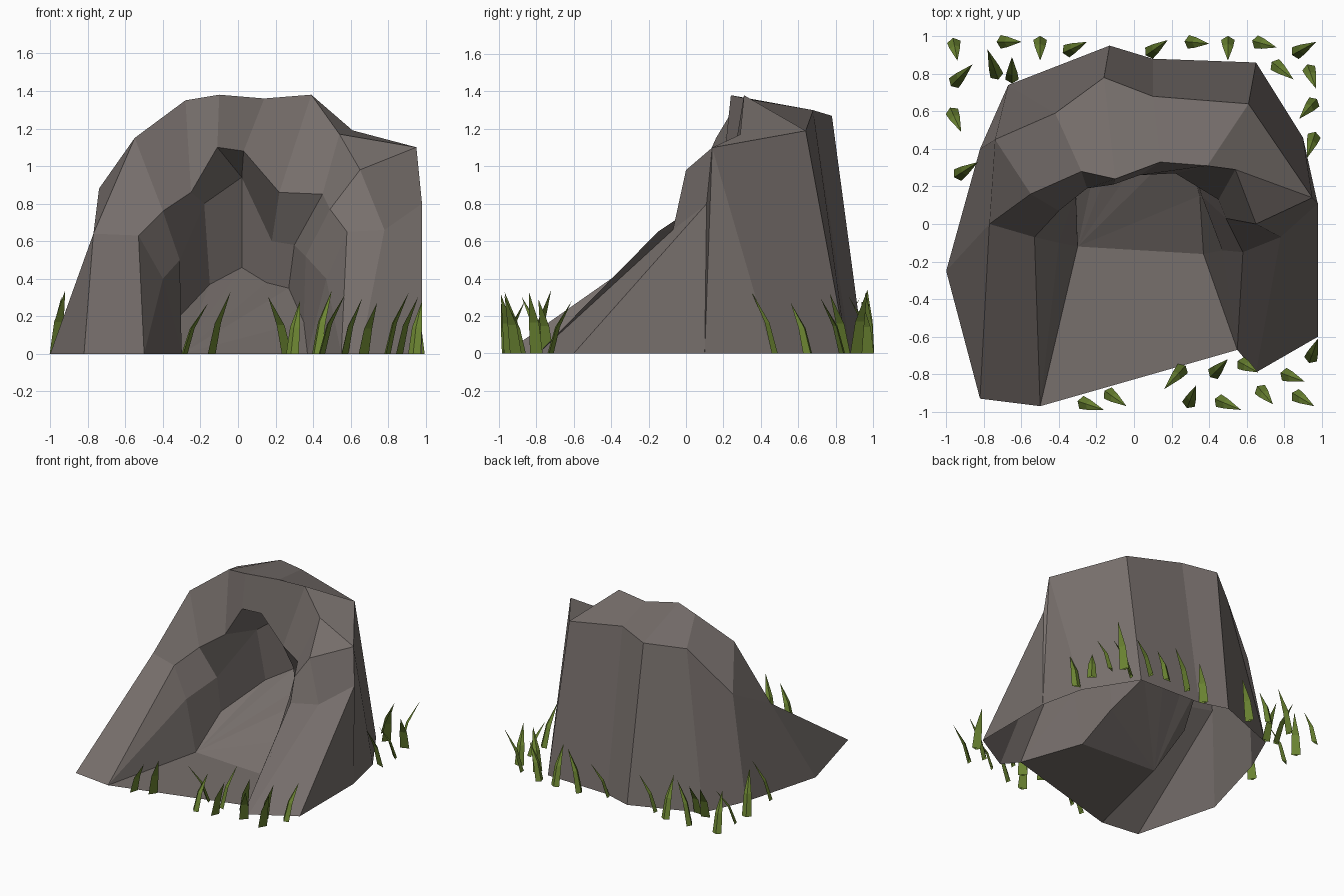
import bpy, bmesh, math
from mathutils import Vector

if "Cube" in bpy.data.objects:
    bpy.data.objects.remove(bpy.data.objects["Cube"])


def material(name, rgb):
    m = bpy.data.materials.new(name)
    m.diffuse_color = (*rgb, 1)
    m.use_nodes = True
    m.node_tree.nodes["Principled BSDF"].inputs["Base Color"].default_value = m.diffuse_color
    return m


ROCK = material("warm grey rock", (0.185, 0.16, 0.15))
GRASS = material("grass green", (0.15, 0.235, 0.032))


def finish(name, bm, mat):
    bmesh.ops.remove_doubles(bm, verts=bm.verts, dist=0.002)
    bmesh.ops.dissolve_degenerate(bm, edges=bm.edges, dist=0.001)
    me = bpy.data.meshes.new(name)
    bm.to_mesh(me)
    bm.free()
    me.materials.append(mat)
    ob = bpy.data.objects.new(name, me)
    bpy.context.collection.objects.link(ob)
    return ob


def loft(bm, columns):
    """Skin neighbouring columns of points with flat facets (skips collapsed ones)."""
    for a, b in zip(columns, columns[1:]):
        for i in range(len(a) - 1):
            pts = []
            for p in (a[i], b[i], b[i + 1], a[i + 1]):
                if p not in pts:
                    pts.append(p)
            if len(pts) > 2:
                bm.faces.new([bm.verts.new(p) for p in reversed(pts)])


# Outer rock: sections from left front toe round the back to right front toe
# each section = base, shoulder, crest, cave rim
L, R = (-.82, -.93, 0), (.98, -.6, 0)
outer = [
    [L, L, L, (-.5, -.97, 0)],
    [(-1, -.25, 0), (-.77, 0, .64), (-.77, 0, .64), (-.53, -.07, .63)],
    [(-.82, .4, 0), (-.74, .45, .88), (-.55, .16, 1.15), (-.4, .07, .76)],
    [(-.67, .74, 0), (-.42, .59, 1.22), (-.28, .28, 1.35), (-.25, .19, .86)],
    [(-.13, .95, 0), (-.16, .78, 1.27), (-.1, .24, 1.38), (-.11, .21, 1.1)],
    [(.1, .88, 0), (.1, .68, 1.3), (.14, .33, 1.36), (.03, .26, 1.08)],
    [(.65, .86, 0), (.61, .64, 1.19), (.39, .31, 1.38), (.22, .27, .86)],
    [(.9, .46, 0), (.95, .14, 1.1), (.54, .29, 1.17), (.45, .13, .85)],
    [(.98, .1, 0), (.95, .14, 1.1), (.65, 0, .98), (.49, .03, .77)],
    [(.98, .1, 0), (.98, .11, .8), (.78, -.07, .66), (.58, -.15, .65)],
    [R, R, (.65, -.79, 0), (.55, -.67, 0)],
]
bm = bmesh.new()
loft(bm, outer)
finish("rock_shell", bm, ROCK)

# Cave walls: from the rim to a mid wall point and down to the floor edge
inner = [
    [(-.5, -.97, 0), (-.5, -.97, 0)],
    [(-.4, -.1, .4), (-.3, -.12, 0)],
    [(-.31, .17, .5), (-.31, .22, .2)],
    [(-.18, .5, .8), (-.15, .57, .37)],
    [(.02, .64, .94), (.02, .69, .46)],
    [(.02, .64, .94), (.02, .69, .46)],
    [(.18, .46, .6), (.15, .53, .38)],
    [(.3, .36, .58), (.27, .44, .35)],
    [(.36, .15, .52), (.35, .15, .17)],
    [(.47, -.14, .4), (.37, -.16, 0)],
    [(.55, -.67, 0), (.55, -.67, 0)],
]
bm = bmesh.new()
loft(bm, [[o[3]] + i for o, i in zip(outer, inner)])
finish("cave_walls", bm, ROCK)

# Cave floor: flat entrance and a ramp rising to the back
foot = [c[1] for c in inner]
bm = bmesh.new()
bm.faces.new([bm.verts.new(p) for p in (foot[0], foot[10], foot[9], foot[1])])
ramp = [foot[i] for i in (1, 9, 8, 7, 6, 4, 3, 2)]
for a, b in zip(ramp[1:], ramp[2:]):
    bm.faces.new([bm.verts.new(p) for p in (ramp[0], a, b)])
finish("cave_floor", bm, ROCK)

# Grass blades: base x, y and tip x, y
blades = [
    (-.28, -.95, -.16, -.99), (-.14, -.9, -.04, -.97), (.26, -.77, .16, -.88),
    (.29, -.96, .33, -.86), (.42, -.8, .5, -.72), (.45, -.94, .57, -.99),
    (.57, -.74, .66, -.79), (.67, -.88, .74, -.96), (.8, -.8, .91, -.84),
    (.86, -.91, .96, -.97), (.94, -.72, .98, -.61), (-.71, .97, -.6, .97),
    (-.5, .98, -.5, .87), (-.36, .92, -.25, .97), (.08, .91, .18, .98),
    (.29, .97, .4, .96), (.5, .98, .5, .87), (.65, .97, .76, .94),
    (.86, .91, .97, .97), (.75, .85, .85, .77), (.93, .83, .97, .72),
    (.96, .65, .88, .56), (.96, .47, .92, .35), (-.96, .97, -.94, .87),
    (-.96, .75, -.86, .85), (-.97, .6, -.92, .49), (-.94, .26, -.83, .33),
    (-.73, .79, -.78, .93), (-.65, .77, -.65, .89),
]
bm = bmesh.new()
for k, (bx, by, tx, ty) in enumerate(blades):
    base, lean = Vector((bx, by, 0)), Vector((tx - bx, ty - by, 0))
    fwd = lean.normalized()
    side = Vector((-fwd.y, fwd.x, 0))
    h = .27 + .07 * ((k * 5) % 7) / 6
    rings = []
    for t, r, bend in ((0, .036, 0), (.5, .028, .33)):
        c = base + lean * bend + Vector((0, 0, h * t))
        rings.append([bm.verts.new(c + side * r), bm.verts.new(c - side * r),
                      bm.verts.new(c - fwd * r * .6)])
    tip = bm.verts.new(base + lean + Vector((0, 0, h)))
    for i in range(3):
        j = (i + 1) % 3
        bm.faces.new((rings[0][i], rings[0][j], rings[1][j], rings[1][i]))
        bm.faces.new((rings[1][i], rings[1][j], tip))
bmesh.ops.recalc_face_normals(bm, faces=bm.faces)
finish("grass_blades", bm, GRASS)
